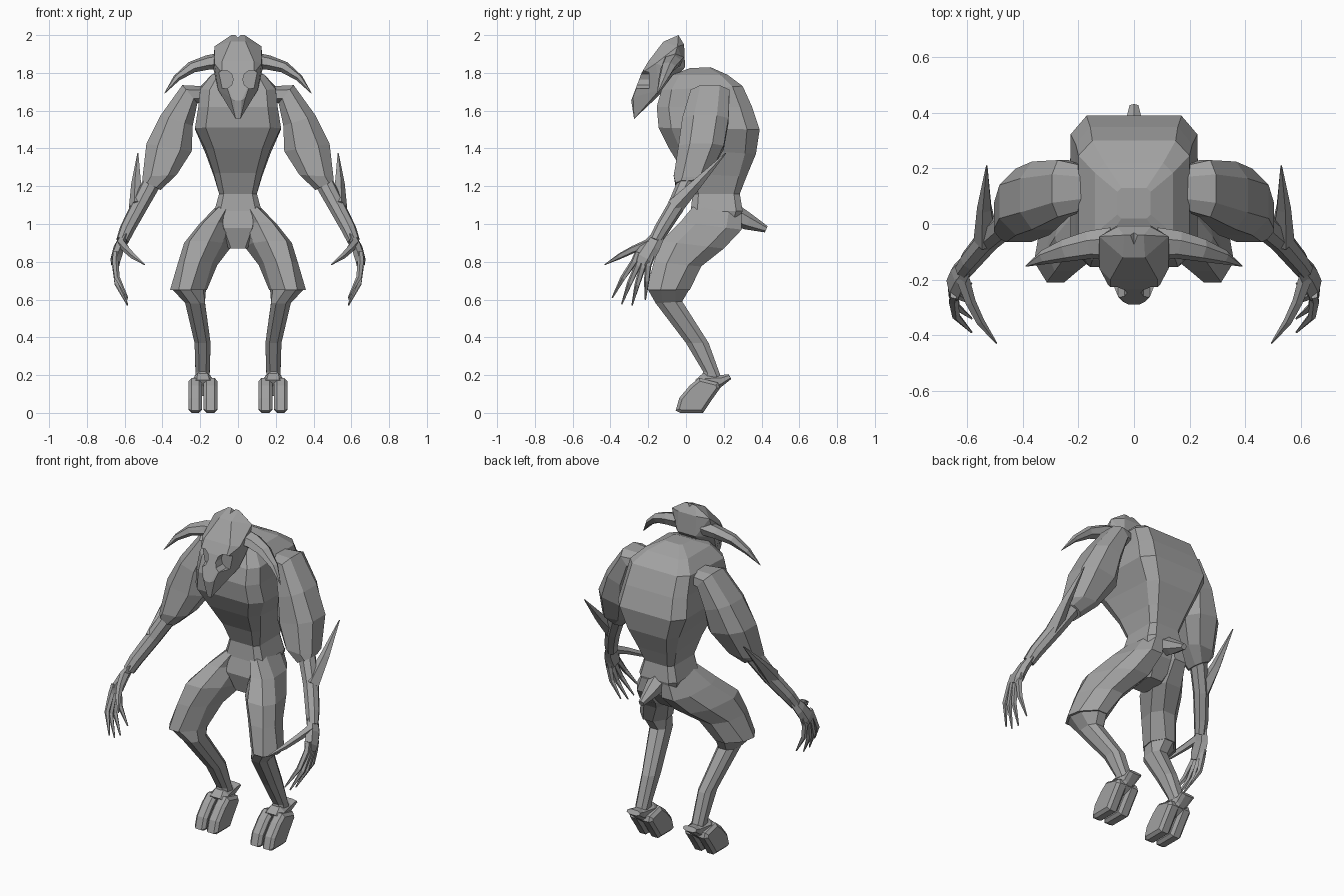
import bpy, bmesh, math
from mathutils import Vector as V

if "Cube" in bpy.data.objects:
    bpy.data.objects.remove(bpy.data.objects["Cube"])

grey = bpy.data.materials.new("stone_grey")
grey.diffuse_color = (0.36, 0.36, 0.36, 1)
grey.use_nodes = True
grey.node_tree.nodes["Principled BSDF"].inputs["Base Color"].default_value = grey.diffuse_color


def finish(name, bm, mirror=False):
    bmesh.ops.recalc_face_normals(bm, faces=bm.faces)
    me = bpy.data.meshes.new(name)
    bm.to_mesh(me)
    bm.free()
    me.materials.append(grey)
    ob = bpy.data.objects.new(name, me)
    bpy.context.collection.objects.link(ob)
    if mirror:
        ob.modifiers.new("mirror", 'MIRROR').use_mirror_merge = False
    return ob


def skin(name, rings, mirror=False):
    """Bridge a list of point rings and cap both ends."""
    bm = bmesh.new()
    vs = [[bm.verts.new(p) for p in r] for r in rings]
    n = len(vs[0])
    for a, b in zip(vs, vs[1:]):
        for i in range(n):
            j = (i + 1) % n
            bm.faces.new((a[i], a[j], b[j], b[i]))
    bm.faces.new(vs[0])
    bm.faces.new(vs[-1])
    return finish(name, bm, mirror)


def octagon(a, b, w, c):
    """Chamfered box section spanning a to b, with half width vector w."""
    a, b, w = V(a), V(b), V(w)
    m, u = (a + b) / 2, (a - b) / 2
    pts = [(1, -c), (1, c), (c, 1), (-c, 1), (-1, c), (-1, -c), (-c, -1), (c, -1)]
    return [m + u * s + w * t for s, t in pts]


def leg_ring(front, back, x0, x1, c=0.5, skew=0):
    """Level section; skew moves its front outward and its back inward."""
    m = (x0 + x1) / 2
    return octagon((m + skew, *front), (m - skew, *back), ((x1 - x0) / 2 - skew * c, 0, 0), c)


def tube(name, path, radii, sides=6, mirror=True, flat=1.0):
    """Tapered tube along a path; flat squeezes the section sideways."""
    path = [V(p) for p in path]
    rings = []
    for i, p in enumerate(path):
        d = (path[min(i + 1, len(path) - 1)] - path[max(i - 1, 0)]).normalized()
        side = d.cross(V((0, 1, 0.3))).normalized()
        up = side.cross(d)
        rings.append([p + radii[i] * (side * math.cos(t) * flat + up * math.sin(t))
                      for t in [math.tau * (k + 0.5) / sides for k in range(sides)]])
    return skin(name, rings, mirror)


# Torso and pelvis: front (y, z), back (y, z), half width
torso = [((.02, 1.825), (.13, 1.83), .06), ((-.07, 1.79), (.22, 1.79), .14),
         ((-.13, 1.71), (.30, 1.73), .20), ((-.155, 1.62), (.35, 1.62), .21),
         ((-.145, 1.51), (.39, 1.50), .228), ((-.09, 1.40), (.37, 1.37), .172),
         ((-.01, 1.27), (.32, 1.25), .128), ((.035, 1.16), (.285, 1.16), .10),
         ((.025, 1.07), (.30, 1.07), .125), ((.0, .98), (.27, .97), .10),
         ((.03, .87), (.19, .87), .05)]
skin("torso", [leg_ring(f, b, -w, w, .75) for f, b, w in torso])

# Thighs
skin("thigh", [leg_ring(*r) for r in [
    ((.035, 1.09), (.295, 1.09), .02, .118, .5, .01),
    ((-.03, 1.01), (.295, .97), .02, .205, .5, .03),
    ((-.13, .91), (.20, .87), .035, .285, .5, .045),
    ((-.17, .80), (.08, .775), .11, .318, .45, .03),
    ((-.21, .65), (.02, .65), .165, .36, .35, .02)]], True)

# Lower legs
skin("lower_leg", [leg_ring(*r) for r in [
    ((-.20, .65), (.015, .65), .17, .345, .35, .02), ((-.16, .58), (-.02, .59), .175, .28),
    ((.0, .37), (.12, .37), .145, .23), ((.09, .22), (.185, .19), .15, .225),
    ((.08, .16), (.18, .13), .15, .225)]], True)

# Hooves: a side profile extruded across each toe
profile = [(.17, .16), (.07, .185), (.02, .145), (-.035, .08), (-.055, .012),
           (-.03, .0), (.09, .0), (.13, .06), (.18, .13)]
for name, x0, x1 in (("inner_hoof", .108, .182), ("outer_hoof", .19, .262)):
    bm = bmesh.new()
    f = bm.faces.new([bm.verts.new((x0, y, z)) for y, z in profile])
    new = bmesh.ops.extrude_face_region(bm, geom=[f])["geom"]
    bmesh.ops.translate(bm, vec=(x1 - x0, 0, 0),
                        verts=[v for v in new if isinstance(v, bmesh.types.BMVert)])
    rim = [e for e in bm.edges if abs(e.verts[0].co.x - e.verts[1].co.x) < 1e-5]
    bmesh.ops.bevel(bm, geom=rim, offset=.016, segments=1, affect='EDGES')
    finish(name, bm, True)

# Ankle block running back into the heel
skin("heel", [leg_ring(*r) for r in [
    ((.05, .175), (.10, .09), .118, .252), ((.09, .21), (.14, .10), .135, .24),
    ((.185, .20), (.19, .14), .15, .225), ((.225, .205), (.24, .18), .145, .23)]], True)

# Upper arms: outer (x, z), inner (x, z), y range
arm = [((.19, 1.73), (.17, 1.64), .05, .21), ((.295, 1.735), (.215, 1.64), .025, .23),
       ((.41, 1.575), (.24, 1.52), -.02, .225), ((.485, 1.425), (.245, 1.385), -.04, .20),
       ((.505, 1.25), (.325, 1.26), -.065, .12), ((.505, 1.23), (.41, 1.18), -.055, .06)]
skin("upper_arm", [octagon((o[0], (y0 + y1) / 2, o[1]), (i[0], (y0 + y1) / 2, i[1]),
                           (0, (y1 - y0) / 2, 0), .5) for o, i, y0, y1 in arm], True)

# Forearms, elbow spikes and palms
tube("forearm", [(.45, .01, 1.23), (.525, -.055, 1.09), (.588, -.13, .97), (.612, -.165, .91)],
     [.05, .045, .04, .034], 8)
tube("elbow_spike", [(.53, -.06, 1.09), (.537, .06, 1.215), (.53, .21, 1.375)],
     [.048, .028, .003], 5)
tube("palm", [(.605, -.15, .935), (.63, -.185, .88), (.645, -.225, .82), (.648, -.24, .79)],
     [.038, .05, .055, .045], 6, flat=.55)

# Fingers: knuckle y and z, then tip
for k, (ky, kz, ty, tz) in enumerate([(-.275, .82, -.39, .61), (-.255, .80, -.34, .575),
                                      (-.23, .79, -.285, .57), (-.20, .80, -.215, .60)]):
    mid = (.64, ky * .5 + ty * .5, kz * .5 + tz * .5)
    tube(f"finger_{k + 1}", [(.648, ky + .02, kz + .03), (.651, ky, kz - .02), mid, (.585, ty, tz)],
         [.016, .018, .015, .004], 5)
tube("thumb", [(.62, -.19, .90), (.59, -.28, .865), (.555, -.35, .83), (.495, -.43, .785)],
     [.026, .02, .016, .003], 5)

# Tail stub
tube("tail", [(0, .25, 1.05), (0, .33, 1.012), (0, .425, .972)], [.06, .044, .018], 6, False)

# Skull: hull of half its corner points, doubled across x
corners = [(.035, -.04, 2.0), (.04, -.12, 1.965), (.125, -.045, 1.94), (.085, -.2, 1.86),
           (.085, -.235, 1.80), (.125, -.16, 1.85), (.13, -.08, 1.82), (.06, -.01, 1.95),
           (.06, -.005, 1.83), (.105, -.14, 1.71), (.05, -.08, 1.74), (.04, -.28, 1.67),
           (.02, -.29, 1.655), (.012, -.275, 1.556)]
bm = bmesh.new()
for x, y, z in corners:
    bm.verts.new((x, y, z))
    bm.verts.new((-x, y, z))
bmesh.ops.convex_hull(bm, input=bm.verts)
bmesh.ops.dissolve_limit(bm, angle_limit=.03, verts=bm.verts, edges=bm.edges)
skull = finish("skull", bm)

# Eye sockets and the crown notch are cut out of the skull
for s in (-1, 1):
    ring = [(math.cos(math.tau * k / 10) * .048, math.sin(math.tau * k / 10) * .05) for k in range(10)]
    cutter = skin("socket_cutter", [[(s * .073 + a, y, 1.765 + b) for a, b in ring] for y in (-.4, -.195)])
    cutter.hide_render = True
    cutter.display_type = 'WIRE'
    cut = skull.modifiers.new("socket", 'BOOLEAN')
    cut.operation, cut.object, cut.solver = 'DIFFERENCE', cutter, 'EXACT'
notch = skin("notch_cutter", [[(-.03, y, 2.02), (.03, y, 2.02), (0, y, 1.985)] for y in (-.2, .1)])
notch.hide_render = True
cut = skull.modifiers.new("notch", 'BOOLEAN')
cut.operation, cut.object, cut.solver = 'DIFFERENCE', notch, 'EXACT'

# Horns
tube("horn", [(.08, -.07, 1.865), (.16, -.075, 1.855), (.245, -.095, 1.83),
              (.325, -.12, 1.772), (.39, -.152, 1.69)], [.06, .052, .042, .026, .002], 6, flat=.72)
